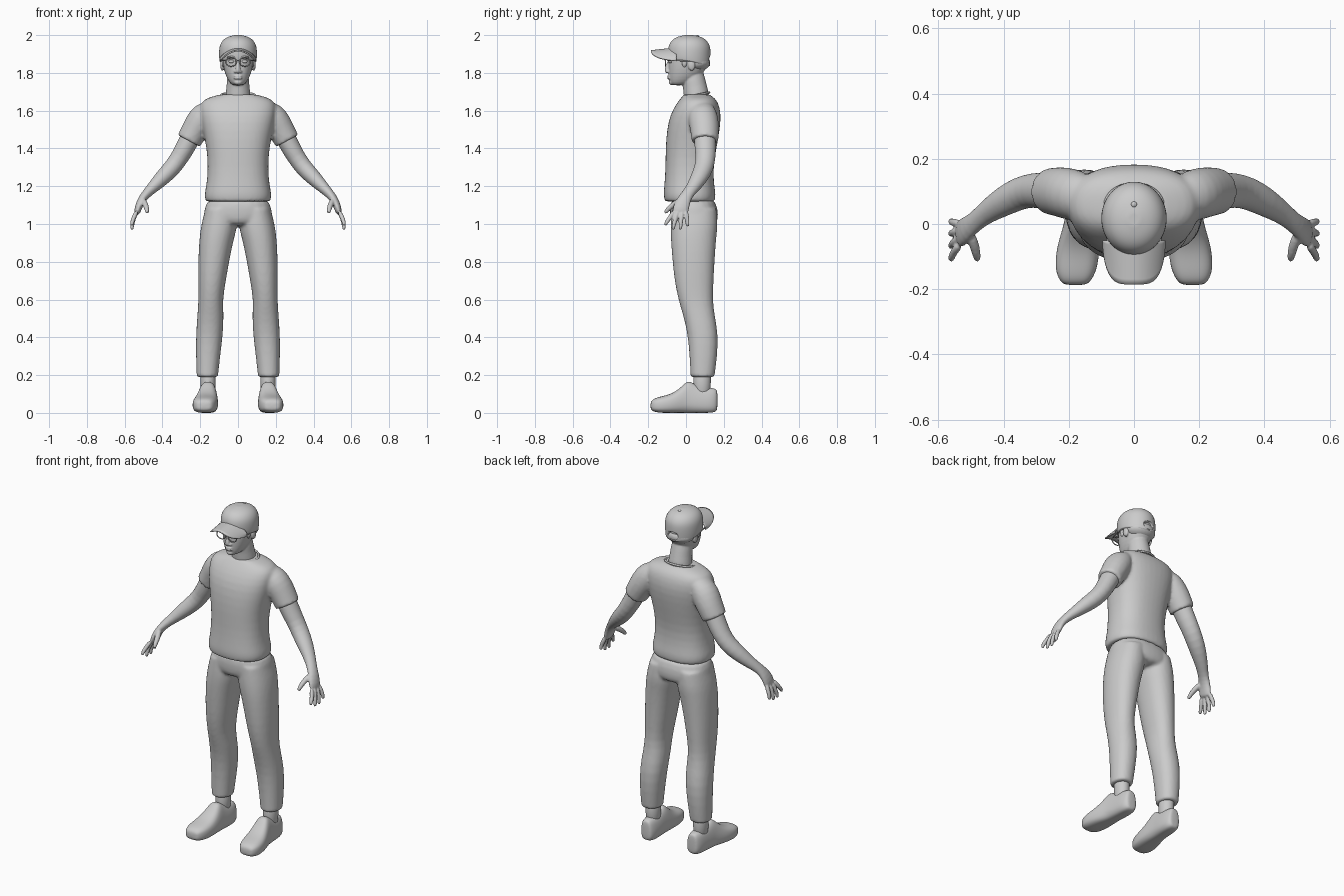
import bpy, bmesh, math
from mathutils import Vector, Matrix

if "Cube" in bpy.data.objects:
    bpy.data.objects.remove(bpy.data.objects["Cube"])

clay = bpy.data.materials.new("plain_grey")
clay.use_nodes = True
GREY = (0.6, 0.6, 0.6, 1)
clay.diffuse_color = GREY
clay.node_tree.nodes["Principled BSDF"].inputs["Base Color"].default_value = GREY

X, Y, Z = Vector((1, 0, 0)), Vector((0, 1, 0)), Vector((0, 0, 1))
SIDES = (-1, 1)
COUNT = 20


def oval(centre, u, v, power=2.0):
    """Closed superellipse loop spanned by the vectors u and v."""
    loop = []
    for i in range(COUNT):
        a = math.tau * i / COUNT
        c, s = math.cos(a), math.sin(a)
        cu = math.copysign(abs(c) ** (2 / power), c)
        sv = math.copysign(abs(s) ** (2 / power), s)
        loop.append(centre + (u * cu + v * sv) * 1.02)
    return loop


def loft(bm, loops, crease=0.0):
    """Skin the loops and cap both ends."""
    layer = bm.edges.layers.float.get("crease_edge") or bm.edges.layers.float.new("crease_edge")
    rings = [[bm.verts.new(p) for p in loop] for loop in loops]
    for a, b in zip(rings, rings[1:]):
        for i in range(COUNT):
            j = (i + 1) % COUNT
            bm.faces.new((a[i], a[j], b[j], b[i]))
    for ring in (rings[0], rings[-1]):
        for edge in bm.faces.new(ring).edges:
            edge[layer] = crease


def stack(bm, rows, side=1, power=2.0, crease=0.0):
    """Loft level slices given as height, x range, y range."""
    loft(bm, [oval(Vector((side * (a + b) / 2, (c + d) / 2, z)), X * (b - a) / 2,
                   Y * (d - c) / 2, power) for z, a, b, c, d in rows], crease)


def limb(bm, rows, side=1, crease=0.0):
    """Loft slices square to a path; rows hold x, y, z and two radii."""
    pts = [Vector((side * r[0], r[1], r[2])) for r in rows]
    loops = []
    for i, p in enumerate(pts):
        t = (pts[min(i + 1, len(pts) - 1)] - pts[max(i - 1, 0)]).normalized()
        ref = Y if abs(t.y) < 0.9 else Z
        v = (ref - t * ref.dot(t)).normalized()
        loops.append(oval(p, v.cross(t) * rows[i][3], v * rows[i][4]))
    loft(bm, loops, crease)


def ball(bm, centre, size):
    matrix = Matrix.Translation(centre) @ Matrix.Diagonal((*size, 1))
    bmesh.ops.create_uvsphere(bm, u_segments=24, v_segments=14, radius=1, matrix=matrix)


def finish(bm, name, voxel=0.0, relax=0, sub=1):
    """Turn the bmesh into an object; voxel blends its parts into one skin."""
    bmesh.ops.recalc_face_normals(bm, faces=bm.faces[:])
    mesh = bpy.data.meshes.new(name)
    bm.to_mesh(mesh)
    bm.free()
    mesh.materials.append(clay)
    mesh.shade_smooth()
    obj = bpy.data.objects.new(name, mesh)
    bpy.context.collection.objects.link(obj)
    if sub:
        obj.modifiers.new("round", "SUBSURF").levels = sub
        obj.modifiers["round"].render_levels = sub
    if voxel:
        remesh = obj.modifiers.new("blend", "REMESH")
        remesh.mode, remesh.voxel_size, remesh.use_smooth_shade = "VOXEL", voxel, True
        soften = obj.modifiers.new("soften", "SMOOTH")
        soften.factor, soften.iterations = 0.5, relax
    return obj


def ring_object(name, centre, major, minor, tilt, scale=(1, 1, 1)):
    bpy.ops.mesh.primitive_torus_add(location=centre, rotation=(tilt, 0, 0), major_radius=major,
                                     minor_radius=minor, major_segments=32, minor_segments=8)
    obj = bpy.context.object
    obj.name, obj.scale = name, scale
    obj.data.materials.append(clay)
    obj.data.shade_smooth()


# Shirt: torso and sleeves blended together
bm = bmesh.new()
torso = [(1.12, .168, -.11, .15), (1.14, .176, -.116, .155), (1.17, .174, -.117, .155),
         (1.21, .165, -.113, .147), (1.3, .157, -.107, .143), (1.4, .164, -.107, .16),
         (1.5, .185, -.1, .178), (1.58, .2, -.082, .185), (1.64, .2, -.048, .172),
         (1.668, .165, -.025, .15), (1.685, .095, -.012, .125)]
stack(bm, [(z, -w, w, a, b) for z, w, a, b in torso], power=2.4, crease=1)
for s in SIDES:
    limb(bm, [(.13, .08, 1.63, .03, .05), (.16, .085, 1.6, .06, .07), (.19, .09, 1.56, .077, .08),
              (.228, .1, 1.5, .07, .076), (.26, .1, 1.44, .066, .07)], s, crease=1)
finish(bm, "shirt", voxel=.009, relax=4)
ring_object("collar", (0, .055, 1.682), .088, .006, .2, (1, .8, 1))

# Trousers: pelvis and two legs blended together
bm = bmesh.new()
pelvis = [(1.15, .16, -.08, .145), (1.08, .175, -.085, .168), (1.02, .187, -.083, .17),
          (.985, .12, -.06, .15)]
stack(bm, [(z, -w, w, a, b) for z, w, a, b in pelvis], power=2.4)
leg = [(1.08, .01, .172, -.075, .16), (1, .005, .193, -.08, .167), (.95, .014, .2, -.08, .162),
       (.9, .028, .205, -.078, .157), (.8, .048, .21, -.07, .15), (.7, .065, .21, -.06, .145),
       (.6, .082, .208, -.04, .14), (.52, .076, .214, -.015, .15), (.42, .08, .222, .01, .17),
       (.3, .095, .222, .02, .165), (.19, .107, .218, .025, .15)]
for s in SIDES:
    stack(bm, leg, s, power=2.2, crease=1)
finish(bm, "trousers", voxel=.009, relax=3)

# Ankles and shoes
shoe = [(-.188, .18, .03, .02, .055), (-.176, .18, .047, .008, .073), (-.14, .178, .064, 0, .085),
        (-.08, .172, .066, 0, .098), (-.03, .165, .06, 0, .13), (.008, .16, .055, 0, .172),
        (.04, .158, .052, 0, .155), (.08, .155, .05, 0, .137), (.13, .154, .047, 0, .132),
        (.158, .153, .037, .006, .127), (.167, .152, .024, .02, .115)]
for s, label in zip(SIDES, ("right", "left")):
    bm = bmesh.new()
    limb(bm, [(.158, .085, .08, .04, .045), (.158, .085, .15, .038, .045),
              (.16, .085, .24, .045, .05)], s)
    finish(bm, label + "_ankle")
    bm = bmesh.new()
    loft(bm, [oval(Vector((s * x, y, (a + b) / 2)), X * w, Z * (b - a) / 2, 3)
              for y, x, w, a, b in shoe])
    for vert in bm.verts:  # narrow the upper towards the ankle
        pinch = 1 - 3 * max(0, vert.co.z - .06)
        vert.co.x = s * .16 + (vert.co.x - s * .16) * pinch
        vert.co.z = max(vert.co.z, 0)
    finish(bm, label + "_shoe", sub=2)

# Arms with hands
arm = [(.2, .1, 1.56, .05, .055), (.265, .1, 1.43, .053, .058), (.31, .105, 1.35, .047, .052),
       (.35, .095, 1.295, .046, .05), (.4, .07, 1.245, .042, .046), (.455, .035, 1.19, .03, .034),
       (.49, .005, 1.155, .023, .03), (.515, -.015, 1.12, .021, .038),
       (.53, -.028, 1.08, .019, .043), (.536, -.033, 1.05, .014, .04)]
fingers = [(-.064, -.108, .99), (-.043, -.068, .968), (-.02, -.03, .968), (.001, .008, .985)]
bm = bmesh.new()
for s in SIDES:
    limb(bm, arm, s)
    for base, tip, low in fingers:
        limb(bm, [(.534, base, 1.07, .012, .012), (.554, (base + tip) / 2, 1.03, .012, .012),
                  (.562, tip, low + .015, .01, .01), (.561, tip, low, .008, .008)], s)
    limb(bm, [(.505, -.025, 1.13, .016, .016), (.488, -.07, 1.1, .015, .015),
              (.482, -.1, 1.075, .012, .012), (.48, -.112, 1.055, .009, .009)], s)
finish(bm, "arms", voxel=.005, relax=2)

# Head, neck, ears, nose and mouth
skull = [(1.733, .026, -.072, -.01), (1.748, .044, -.086, .03), (1.78, .062, -.09, .075),
         (1.82, .075, -.092, .105), (1.86, .081, -.092, .118), (1.9, .083, -.088, .12),
         (1.95, .075, -.075, .105), (1.975, .05, -.05, .08)]
bm = bmesh.new()
stack(bm, [(z, -w, w, a, b) for z, w, a, b in skull], power=2.2)
limb(bm, [(0, .058, 1.64, .075, .07), (0, .053, 1.7, .062, .065), (0, .04, 1.76, .058, .06),
          (0, .03, 1.82, .055, .06)])
limb(bm, [(0, -.088, 1.87, .008, .008), (0, -.096, 1.84, .009, .01), (0, -.104, 1.812, .014, .013),
          (0, -.095, 1.798, .014, .008)])
for z in (1.783, 1.772):
    ball(bm, (0, -.089, z), (.024, .011, .006))
ball(bm, (0, -.076, 1.75), (.022, .016, .014))
for s in SIDES:
    ball(bm, (s * .083, .03, 1.842), (.011, .02, .031))
    ball(bm, (s * .014, -.095, 1.806), (.008, .01, .007))
    ball(bm, (s * .036, -.088, 1.882), (.026, .01, .007))
finish(bm, "head", voxel=.0045, relax=3, sub=1)

bm = bmesh.new()
for s in SIDES:
    ball(bm, (s * .035, -.083, 1.86), (.015, .012, .009))
finish(bm, "eyes", sub=0)

# Hair below the cap
bm = bmesh.new()
ball(bm, (0, .055, 1.855), (.087, .073, .048))
for s in SIDES:
    ball(bm, (s * .076, -.008, 1.858), (.01, .016, .03))
finish(bm, "hair", voxel=.006, relax=1, sub=0)

# Glasses
bm = bmesh.new()
for s in SIDES:
    ring_object("glasses_rim", (s * .037, -.108, 1.858), .026, .003, math.pi / 2, (1.08, .9, 1))
    limb(bm, [(.064, -.106, 1.866, .003, .003), (.083, -.06, 1.866, .003, .003),
              (.092, .03, 1.862, .003, .003)], s)
limb(bm, [(-.011, -.107, 1.863, .003, .003), (0, -.111, 1.866, .003, .003),
          (.011, -.107, 1.863, .003, .003)])
finish(bm, "glasses_frame")

# Cap crown, lower at the back, with a rear opening
bm = bmesh.new()
crown = [(1.868, .097, -.09, .126), (1.885, .1, -.094, .129), (1.92, .1, -.095, .13),
         (1.95, .095, -.09, .124), (1.977, .078, -.072, .105), (1.993, .05, -.042, .075),
         (2, .018, -.005, .035)]
stack(bm, [(z, -w, w, a, b) for z, w, a, b in crown], crease=1)
for vert in bm.verts:
    if vert.co.z < 1.9:
        vert.co.z -= .25 * max(0, vert.co.y) * (1.9 - vert.co.z) / .032
cap = finish(bm, "cap_crown", sub=2)
bm = bmesh.new()
ball(bm, (0, .135, 1.868), (.038, .03, .026))
cutter = finish(bm, "cap_opening_cutter", sub=0)
cutter.hide_render = True
cutter.hide_set(True)
cut = cap.modifiers.new("opening", "BOOLEAN")
cut.operation, cut.object = "DIFFERENCE", cutter
bm = bmesh.new()
ball(bm, (0, .06, 1.994), (.009, .009, .006))
finish(bm, "cap_button", sub=0)

# Curved cap brim
bm = bmesh.new()
bmesh.ops.create_grid(bm, x_segments=24, y_segments=8, size=1)
for vert in bm.verts:
    u, v = math.sin(vert.co.x * math.pi / 2), (vert.co.y + 1) / 2
    reach = .135 * math.sqrt(max(0, 1 - u ** 4))
    vert.co = (.09 * u, -.05 - reach * v, 1.928 - .015 * v - .05 * u * u)
brim = finish(bm, "cap_brim", sub=0)
brim.modifiers.new("thickness", "SOLIDIFY").thickness = .007
